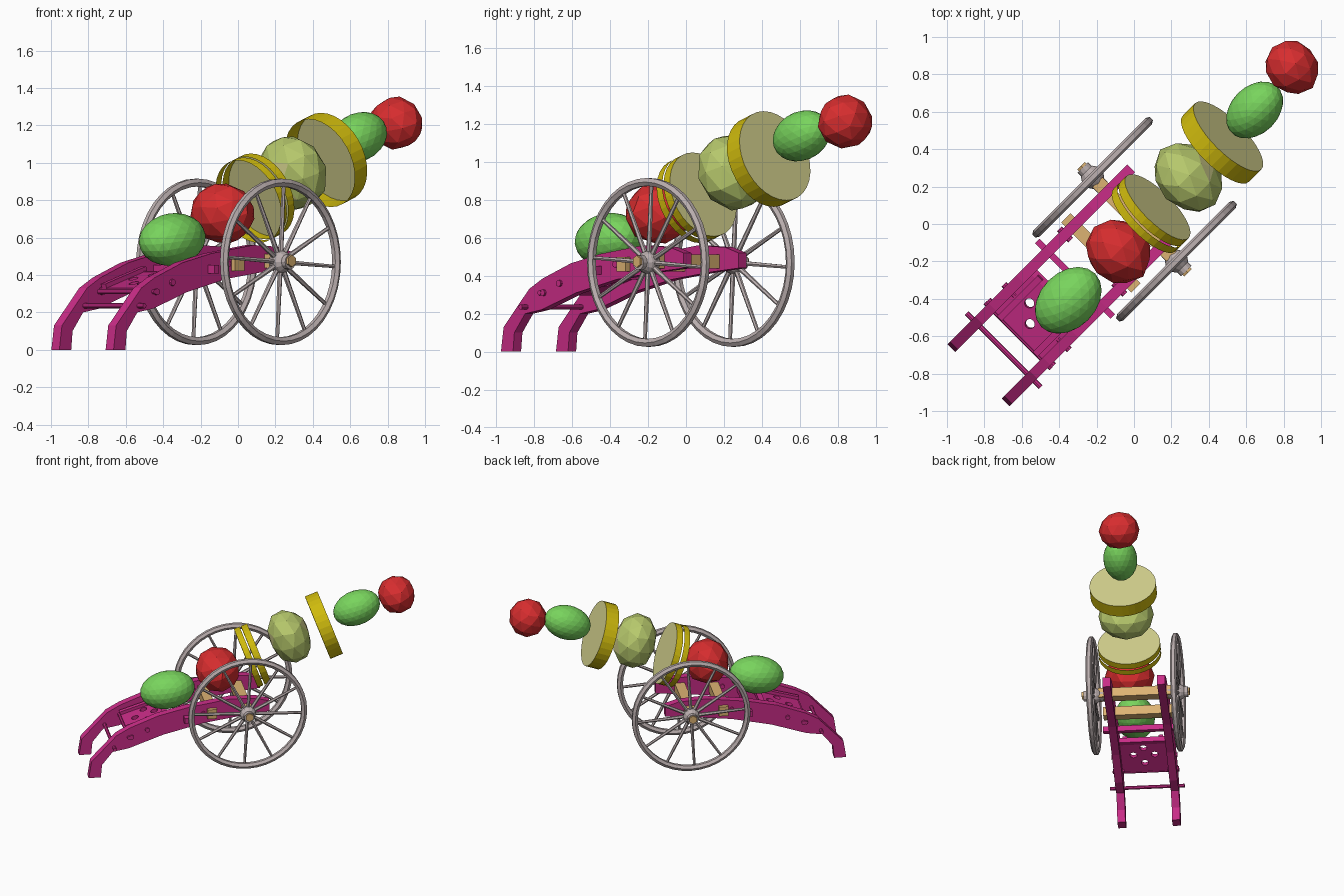
import bpy, bmesh, math, random
from mathutils import Matrix, Vector

random.seed(4)
if "Cube" in bpy.data.objects:
    bpy.data.objects.remove(bpy.data.objects["Cube"])

# The cannon points along its own x axis; WORLD turns it to the diagonal
WORLD = Matrix.Rotation(math.radians(45), 4, 'Z')
TILT = Matrix.Rotation(math.radians(-20), 4, 'Y')
TO_X = Matrix.Rotation(math.radians(90), 4, 'Y')
TO_Y = Matrix.Rotation(math.radians(-90), 4, 'X')


def material(name, r, g, b):
    m = bpy.data.materials.new(name)
    m.use_nodes = True
    m.diffuse_color = (r, g, b, 1)
    m.node_tree.nodes["Principled BSDF"].inputs["Base Color"].default_value = (r, g, b, 1)
    return m


MAGENTA = material("magenta", .58, .025, .24)
RED = material("red", .68, .026, .028)
GREEN = material("leaf green", .19, .66, .11)
YELLOW = material("yellow", .62, .49, .004)
PALE = material("pale yellow", .66, .64, .27)
LIME = material("pale lime", .47, .58, .15)
GREY = material("warm grey", .5, .43, .43)
WOOD = material("light wood", .72, .45, .17)


def finish(name, bm, mats, matrix=Matrix()):
    mesh = bpy.data.meshes.new(name)
    bm.to_mesh(mesh)
    bm.free()
    for m in mats:
        mesh.materials.append(m)
    ob = bpy.data.objects.new(name, mesh)
    ob.matrix_world = WORLD @ matrix
    bpy.context.collection.objects.link(ob)
    return ob


def box(name, mat, pos, size, matrix=Matrix()):
    bm = bmesh.new()
    bmesh.ops.create_cube(bm, size=1, matrix=Matrix.Diagonal((*size, 1)))
    return finish(name, bm, [mat], Matrix.Translation(pos) @ matrix)


def rod(name, mat, pos, radius, length, sides=8):
    bm = bmesh.new()
    bmesh.ops.create_cone(bm, cap_ends=True, segments=sides, radius1=radius,
                          radius2=radius, depth=length)
    return finish(name, bm, [mat], Matrix.Translation(pos) @ TO_Y)


def fruit(name, mats, pos, size, detail, jitter=0, tilt=TILT):
    bm = bmesh.new()
    bmesh.ops.create_icosphere(bm, subdivisions=detail, radius=1)
    for v in bm.verts:
        v.co *= 1 + random.uniform(-jitter, jitter)
    if len(mats) > 1:                      # cut ends show the pale flesh
        bm.normal_update()
        for f in bm.faces:
            f.material_index = int(abs(f.normal.x) > .85)
    bmesh.ops.transform(bm, matrix=Matrix.Diagonal((*size, 1)), verts=bm.verts)
    return finish(name, bm, mats, Matrix.Translation(pos) @ tilt)


def slice_ring(name, pos, radius, depth, capped=True):
    """Round slice with a rind, open at the back."""
    bm = bmesh.new()
    bmesh.ops.create_cone(bm, cap_ends=True, segments=32, radius1=radius,
                          radius2=radius, depth=depth)
    bm.normal_update()
    doomed = [f for f in bm.faces if f.normal.z < -.5 or (f.normal.z > .5 and not capped)]
    bmesh.ops.delete(bm, geom=doomed, context='FACES_ONLY')
    for f in bm.faces:
        f.material_index = int(f.normal.z > .5)
    return finish(name, bm, [YELLOW, PALE], Matrix.Translation(pos) @ TILT @ TO_X)


# Barrel: fruit threaded along a rising line
SIDE = -.025
fruit("breech_melon", [GREEN], (-.537, -.04, .59), (.205, .15, .14), 3,
      tilt=Matrix.Rotation(math.radians(-8), 4, 'Y'))
fruit("breech_tomato", [RED], (-.163, -.045, .73), (.165, .185, .165), 2, .03)
slice_ring("rear_slice_back", (.075, SIDE, .80), .235, .045, False)
slice_ring("rear_slice_front", (.13, SIDE, .82), .235, .05)
fruit("barrel_pear", [LIME, PALE], (.38, SIDE, .945), (.155, .21, .21), 2, .04)
slice_ring("front_slice", (.641, SIDE, 1.015), .25, .1)
fruit("muzzle_melon", [GREEN], (.887, SIDE, 1.137), (.18, .127, .128), 3)
fruit("muzzle_tomato", [RED], (1.19, -.005, 1.212), (.138, .152, .142), 2, .03)

# Carriage cheeks: one side profile, extruded
PROFILE = [(-1.16, 0), (-1.14, .13), (-.95, .33), (-.85, .385), (-.64, .465),
           (-.42, .515), (-.1, .56), (.1, .55), (.2, .52), (.2, .44), (0, .42),
           (-.3, .38), (-.6, .31), (-.86, .22), (-.98, .2), (-1.06, .1), (-1.07, 0)]
MID = .016
for side, name in ((-1, "right"), (1, "left")):
    bm = bmesh.new()
    face = bm.faces.new([bm.verts.new((x, -.03, z)) for x, z in PROFILE])
    new = bmesh.ops.extrude_face_region(bm, geom=[face])["geom"]
    bmesh.ops.translate(bm, vec=(0, .06, 0),
                        verts=[g for g in new if isinstance(g, bmesh.types.BMVert)])
    bmesh.ops.recalc_face_normals(bm, faces=bm.faces)
    y = MID + side * .205
    finish(name + "_cheek", bm, [MAGENTA], Matrix.Translation((0, y, 0)))
    for x, z in ((-.84, .31), (-.72, .36), (-.3, .46)):
        rod(name + "_cheek_bolt", MAGENTA, (x, y, z), .018, .085)

# Cross bars joining the cheeks
rod("trail_rod", MAGENTA, (-.97, MID, .235), .014, .56)
rod("bed_rod", MAGENTA, (-.86, MID, .31), .013, .5)
box("rear_crossbar", MAGENTA, (-.56, MID, .40), (.04, .36, .04))
box("middle_crossbar", MAGENTA, (-.43, MID, .43), (.035, .57, .045))

# Sloping bed board with round holes
SLOPE = Matrix.Rotation(math.radians(-17), 4, 'Y')
bed = box("bed_board", MAGENTA, (-.71, MID, .36), (.3, .36, .03), SLOPE)
bm = bmesh.new()
for x, y in ((.02, -.08), (.02, .08), (-.06, 0), (.09, 0)):
    bmesh.ops.create_cone(bm, cap_ends=True, segments=12, radius1=.027, radius2=.027,
                          depth=.2, matrix=Matrix.Translation((x, y, 0)))
cutter = finish("hole_cutter", bm, [MAGENTA], Matrix.Translation((-.71, MID, .36)) @ SLOPE)
cutter.hide_render = True
cut = bed.modifiers.new("holes", 'BOOLEAN')
cut.operation = 'DIFFERENCE'
cut.object = cutter
bpy.context.view_layer.update()
cut_mesh = bpy.data.meshes.new_from_object(
    bed.evaluated_get(bpy.context.evaluated_depsgraph_get()))
bed.modifiers.clear()
bed.data = cut_mesh
bpy.data.objects.remove(cutter)
for side in (-1, 1):
    box("bed_rail", MAGENTA, (-.71, MID + side * .135, .385), (.32, .035, .03), SLOPE)

# Wooden axle and rear beam
box("axle", WOOD, (.02, MID, .475), (.075, .56, .075))
rod("axle_tips", WOOD, (.02, MID, .475), .032, .81, 6)
box("rear_beam", WOOD, (-.235, MID, .46), (.07, .53, .075))

# Spoked wheels
for side, name in ((-1, "right_wheel"), (1, "left_wheel")):
    bm = bmesh.new()
    ring = bmesh.ops.create_circle(bm, segments=6, radius=.024,
                                   matrix=Matrix.Translation((.424, 0, 0)))["verts"]
    bmesh.ops.spin(bm, geom=ring + list(bm.edges), cent=(0, 0, 0), axis=(0, 1, 0),
                   angle=math.tau, steps=40)
    bmesh.ops.rotate(bm, cent=(0, 0, 0), matrix=Matrix.Rotation(0, 3, 'Y'), verts=bm.verts)
    bmesh.ops.remove_doubles(bm, verts=bm.verts, dist=.0005)
    for i in range(12):
        turn = Matrix.Rotation(math.tau * i / 12 + .06, 4, 'Y')
        bmesh.ops.create_cone(bm, cap_ends=False, segments=6, radius1=.014, radius2=.01,
                              depth=.37, matrix=turn @ Matrix.Translation((0, 0, .225)))
    bmesh.ops.create_uvsphere(bm, u_segments=12, v_segments=8, radius=.062, matrix=TO_Y)
    bmesh.ops.create_cone(bm, cap_ends=True, segments=12, radius1=.04, radius2=.04,
                          depth=.15, matrix=TO_Y)
    bmesh.ops.recalc_face_normals(bm, faces=bm.faces)
    finish(name, bm, [GREY], Matrix.Translation((.02, MID + side * .317, .47)))
